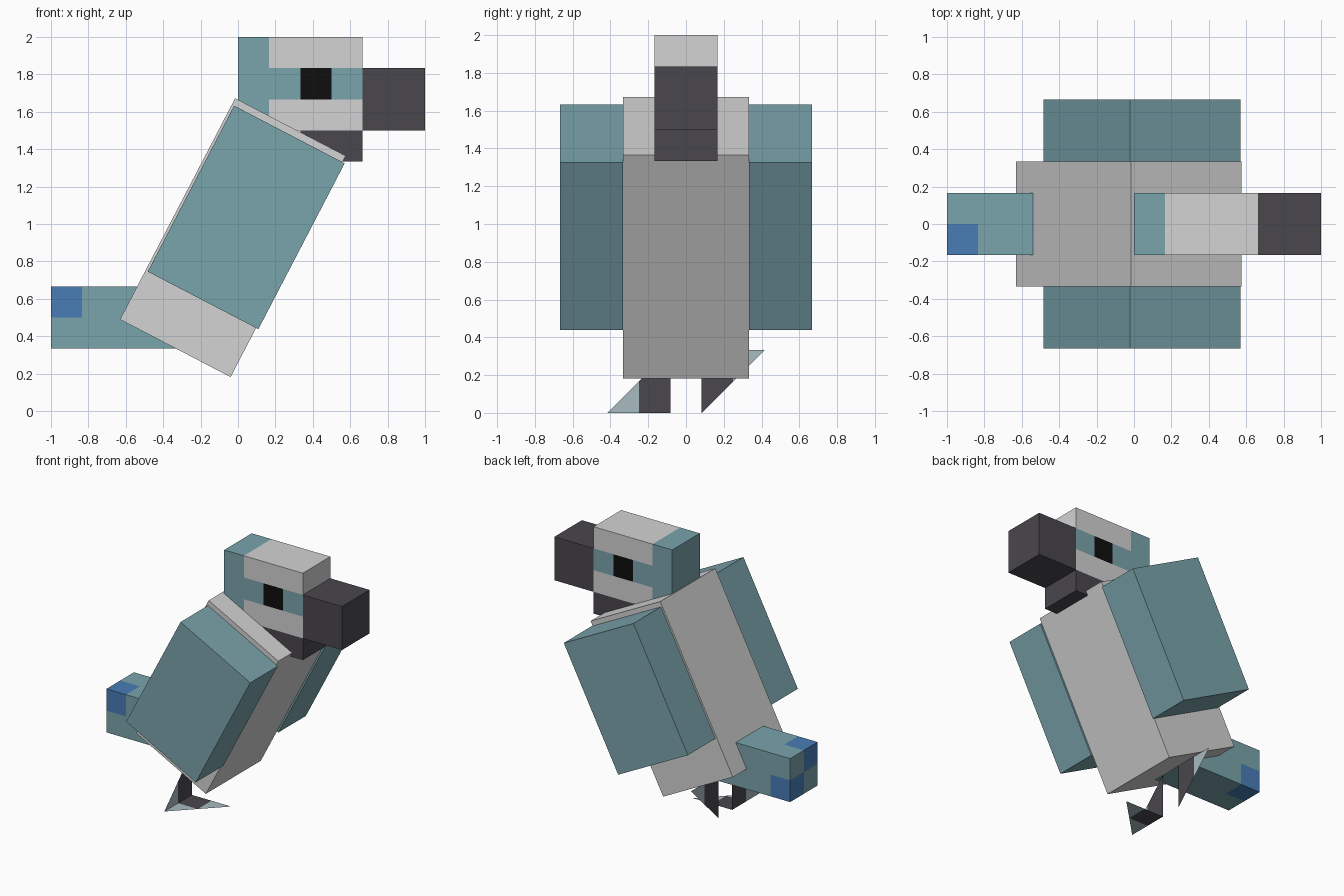
import bpy, bmesh, math
from mathutils import Vector, Matrix

cube = bpy.data.objects.get("Cube")
if cube:
    bpy.data.objects.remove(cube)

P = 1 / 6  # one block unit


def material(name, rgb):
    lin = [((c / 255 + 0.055) / 1.055) ** 2.4 for c in rgb]
    m = bpy.data.materials.new(name)
    m.use_nodes = True
    m.diffuse_color = (*lin, 1)
    m.node_tree.nodes["Principled BSDF"].inputs["Base Color"].default_value = (*lin, 1)
    return m


grey = material("pale_grey", (211, 211, 211))
teal = material("teal", (122, 164, 172))
dark = material("charcoal", (74, 71, 77))
black = material("black", (14, 14, 14))
blue = material("blue", (72, 125, 182))
foot = material("pale_blue_grey", (169, 187, 192))


def finish(name, bm, mats, rule, cuts):
    """Cut faces along axis planes, then colour them by rule (block units)."""
    for axis, pos in cuts:
        normal = Vector((0, 0, 0))
        normal[axis] = 1
        bmesh.ops.bisect_plane(bm, geom=bm.verts[:] + bm.edges[:] + bm.faces[:],
                               plane_co=normal * pos * P, plane_no=normal)
    if rule:
        for f in bm.faces:
            f.material_index = rule(f.calc_center_median() / P, f.normal)
    mesh = bpy.data.meshes.new(name)
    bm.to_mesh(mesh)
    bm.free()
    for m in mats:
        mesh.materials.append(m)
    obj = bpy.data.objects.new(name, mesh)
    bpy.context.collection.objects.link(obj)
    return obj


def box(name, lo, hi, mats, rule=None, cuts=()):
    lo, hi = Vector(lo) * P, Vector(hi) * P
    bm = bmesh.new()
    bmesh.ops.create_cube(bm, size=1, matrix=Matrix.Translation((lo + hi) / 2)
                          @ Matrix.Diagonal((*(hi - lo), 1)))
    bm.normal_update()
    return finish(name, bm, mats, rule, cuts)


def triangle(name, pts, rule, cuts):
    bm = bmesh.new()
    bm.faces.new([bm.verts.new(Vector(p) * P) for p in pts])
    bm.normal_update()
    return finish(name, bm, [dark, foot], rule, cuts)


def lean(obj, x, z):
    obj.location = (x, 0, z)
    obj.rotation_euler.y = math.radians(27.5)


# Leaning body and wings
lean(box("body", (-2, -2, -4), (2, 2, 4), [grey]), -0.0275, 0.927)
for side, y in (("right", -4), ("left", 2)):
    lean(box(side + "_wing", (-2, y, -3), (2, y + 2, 3), [teal]), 0.044, 1.035)


# Head with cheek patches, eye stripe and eyes
def head_rule(c, n):
    if c.x < 1:
        return 1
    if abs(n.y) > 0.5 and 10 < c.z < 11:
        return 2 if 2 < c.x < 3 else 1
    return 0


box("head", (0, -1, 9), (4, 1, 12), [grey, teal, black], head_rule,
    [(0, 1), (0, 2), (0, 3), (2, 10), (2, 11)])

# Beak
box("upper_beak", (4, -1, 9), (6, 1, 11), [dark])
box("lower_beak", (2, -1, 8), (4, 1, 9), [dark])

# Tail with chequered blue tip
box("tail", (-6, -1, 2), (-2, 1, 4), [teal, blue],
    lambda c, n: int(c.x < -5 and (c.y < 0) == (c.z > 3)),
    [(0, -5), (1, 0), (2, 3)])

# Thin legs and foot
for side, s, pts in (("right", -1, [(-2, -2.5, 0), (-2, -0.5, 0), (-2, -0.5, 2)]),
                     ("left", 1, [(-2, 0.5, 0), (-2, 2.5, 2), (-2, 0.5, 2)])):
    triangle(side + "_leg", pts, lambda c, n: int(abs(c.y) > 1.5), [(1, 1.5 * s)])
triangle("right_foot", [(-2, -2.5, 0), (0, -0.5, 0), (-2, -0.5, 0)],
         lambda c, n: int(c.y < -1.5 or c.x > -1), [(0, -1), (1, -1.5)])
